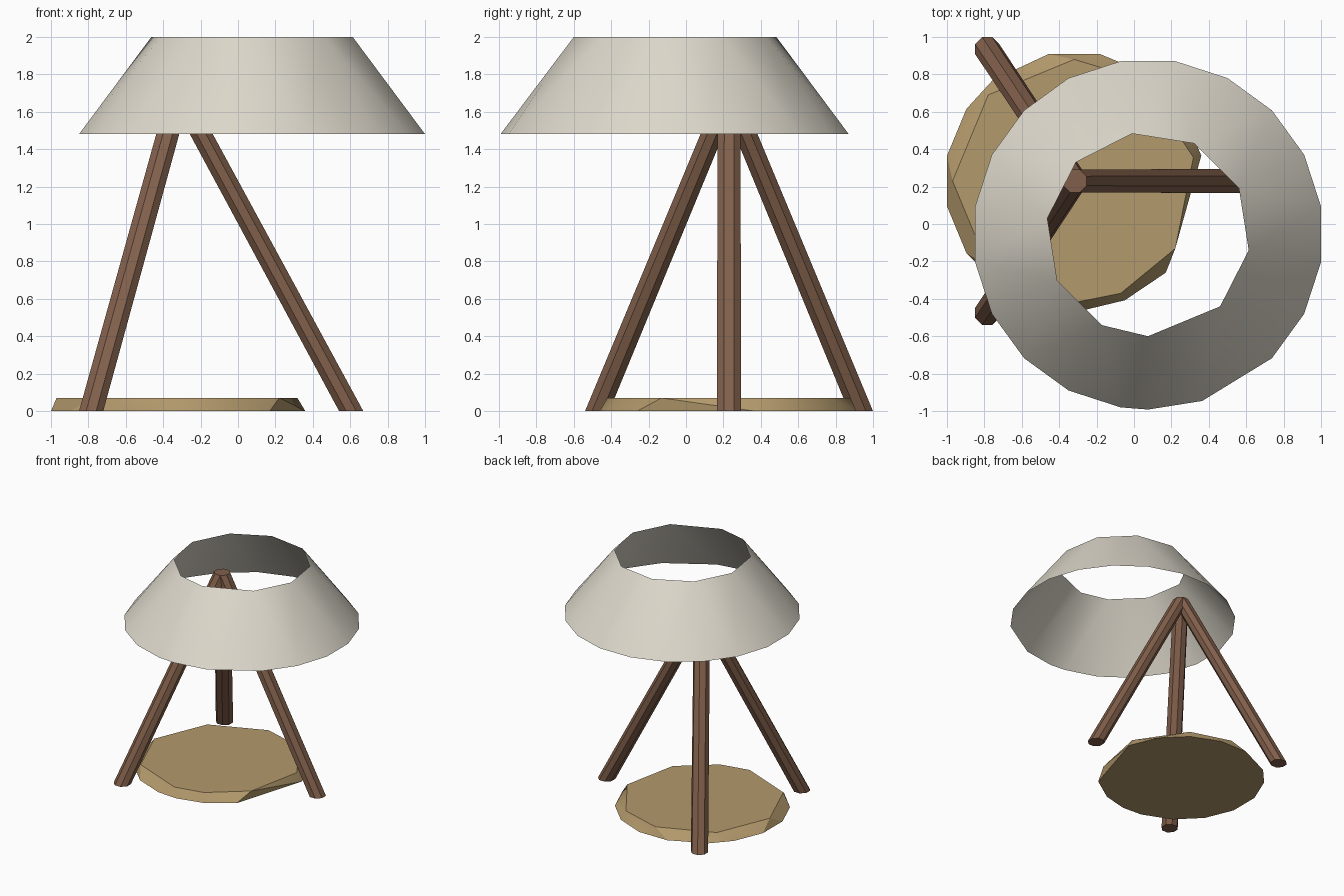
import bpy, bmesh
from math import sin, cos, radians

if "Cube" in bpy.data.objects:
    bpy.data.objects.remove(bpy.data.objects["Cube"])


def material(name, rgb):
    m = bpy.data.materials.new(name)
    m.diffuse_color = (*rgb, 1)
    m.use_nodes = True
    m.node_tree.nodes["Principled BSDF"].inputs["Base Color"].default_value = m.diffuse_color
    return m


def ring(bm, centre, r, angles):
    x, y, z = centre
    return [bm.verts.new((x + r * cos(radians(a)), y + r * sin(radians(a)), z))
            for a in angles]


def loft(name, low, high, mat, caps=True):
    """Join two horizontal rings (centre, radius, angles), stitching by angle."""
    bm = bmesh.new()
    lo, hi = ring(bm, *low), ring(bm, *high)
    a = low[2] + [low[2][0] + 360]
    b = high[2] + [high[2][0] + 360]
    n, m = len(lo), len(hi)
    i = j = 0
    if low[2] == high[2]:
        for k in range(n):
            bm.faces.new((lo[k], lo[(k + 1) % n], hi[(k + 1) % n], hi[k]))
    else:
        while i < n or j < m:
            step_low = j == m or (i < n and abs(a[i + 1] - b[j]) <= abs(a[i] - b[j + 1]))
            if step_low:
                bm.faces.new((lo[i % n], lo[(i + 1) % n], hi[j % m]))
                i += 1
            else:
                bm.faces.new((lo[i % n], hi[(j + 1) % m], hi[j % m]))
                j += 1
    if caps:
        bm.faces.new(lo[::-1])
        bm.faces.new(hi)
    for f in bm.faces:
        f.smooth = True
    me = bpy.data.meshes.new(name)
    bm.to_mesh(me)
    bm.free()
    me.set_sharp_from_angle(angle=radians(30))
    me.materials.append(mat)
    ob = bpy.data.objects.new(name, me)
    bpy.context.collection.objects.link(ob)
    return ob


fabric = material("shade_fabric", (0.73, 0.69, 0.60))
dark_wood = material("dark_wood", (0.22, 0.115, 0.07))
light_wood = material("light_wood", (0.45, 0.32, 0.15))

# Open conical shade, set off-centre from the legs
shade_low = [9 + 18 * k for k in range(15)] + [270, 288, 315, 333, 351]
shade_high = [27, 63, 99, 135, 171, 207, 243, 270, 315, 351]
loft("lamp_shade", ((0.075, -0.055, 1.48), 0.937, shade_low),
     ((0.075, -0.055, 2.0), 0.545, shade_high), fabric, caps=False)

# Bevelled round base plate
base_low = [11.25, 33.75, 56.25, 78.75, 101.25, 129, 146.25, 168.75,
            191.25, 213.75, 236.25, 258.75, 274, 293, 315]
base_high = [11.25, 56.25, 90, 135, 180, 225, 270, 292.5, 326.25]
loft("base_plate", ((-0.32, 0.23, 0), 0.693, base_low),
     ((-0.32, 0.23, 0.07), 0.65, base_high), light_wood)

# Three legs meeting at one apex, cut flat at floor and top
octagon = [22.5 + 45 * k for k in range(8)]
feet = {"right_leg": (0.605, 0.23), "front_left_leg": (-0.785, -0.475),
        "back_left_leg": (-0.785, 0.935)}
for name, (x, y) in feet.items():
    loft(name, ((x, y, 0), 0.07, octagon), ((-0.315, 0.23, 1.7), 0.066, octagon), dark_wood)
